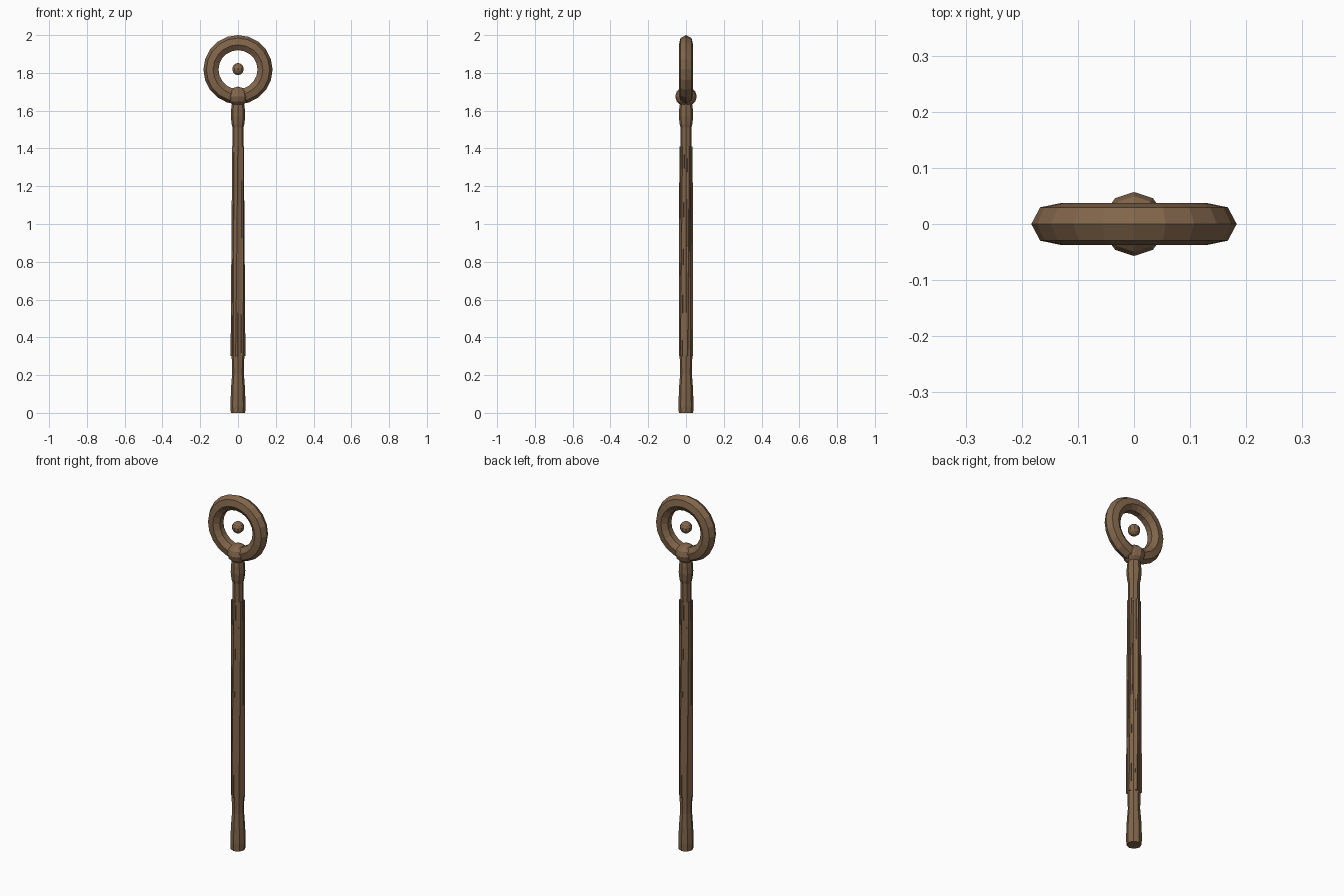
import bpy, bmesh, math
from math import sin, cos, pi

if "Cube" in bpy.data.objects:
    bpy.data.objects.remove(bpy.data.objects["Cube"])

wood = bpy.data.materials.new("wood")
wood.diffuse_color = (0.22, 0.13, 0.07, 1)
wood.use_nodes = True
wood.node_tree.nodes["Principled BSDF"].inputs["Base Color"].default_value = wood.diffuse_color


def make_object(name, rows, close_rows=False):
    """Skin a list of equal point loops into a flat-shaded mesh."""
    bm = bmesh.new()
    loops = [[bm.verts.new(p) for p in row] for row in rows]
    n, m = len(loops), len(loops[0])
    for i in range(n if close_rows else n - 1):
        a, b = loops[i], loops[(i + 1) % n]
        for j in range(m):
            k = (j + 1) % m
            bm.faces.new((a[j], a[k], b[k], b[j]))
    if not close_rows:
        bm.faces.new(loops[0][::-1])
        bm.faces.new(loops[-1])
    bmesh.ops.recalc_face_normals(bm, faces=bm.faces)
    me = bpy.data.meshes.new(name)
    bm.to_mesh(me)
    bm.free()
    me.materials.append(wood)
    ob = bpy.data.objects.new(name, me)
    bpy.context.collection.objects.link(ob)
    return ob


def circle(r, z, sides, phase=0.0, cx=0.0, cy=0.0):
    return [(cx + r * cos(phase + 2 * pi * j / sides),
             cy + r * sin(phase + 2 * pi * j / sides), z) for j in range(sides)]


def ball(name, r, rz, z, segs, rings):
    bpy.ops.mesh.primitive_uv_sphere_add(segments=segs, ring_count=rings,
                                         radius=1, location=(0, 0, z))
    ob = bpy.context.object
    ob.name = name
    ob.scale = (r, r, rz)
    ob.data.materials.append(wood)


# Shaft with flared foot and swollen collar
profile = [(0, .038), (.04, .040), (.13, .037), (.21, .031), (.32, .034),
           (.60, .034), (1.0, .032), (1.4, .029), (1.51, .029),
           (1.53, .034), (1.57, .038), (1.61, .036), (1.65, .031)]
make_object("shaft", [circle(r, z, 8, 0.0) for z, r in profile])

# Raised grain strips, twisting slightly up the shaft
for s in range(6):
    rows = []
    for i in range(5):
        t = i / 4
        a = 2 * pi * s / 6 + 0.2 + 0.3 * t
        d = .032 - .005 * t
        rows.append(circle(.008, .30 + 1.11 * t, 5, a, d * cos(a), d * sin(a)))
    make_object("grain_strip", rows)

# Knob joining shaft and ring
ball("knob", .057, .052, 1.675, 10, 6)

# Head ring with seven-sided section
rows = []
for i in range(20):
    a = pi / 2 + 2 * pi * i / 20
    row = []
    for j in range(7):
        b = 2 * pi * j / 7
        r = .141 + .042 * cos(b)
        row.append((r * cos(a), .038 * sin(b), 1.817 + r * sin(a)))
    rows.append(row)
make_object("head_ring", rows, True)

# Small orb floating in the ring
ball("orb", .032, .032, 1.82, 10, 7)
